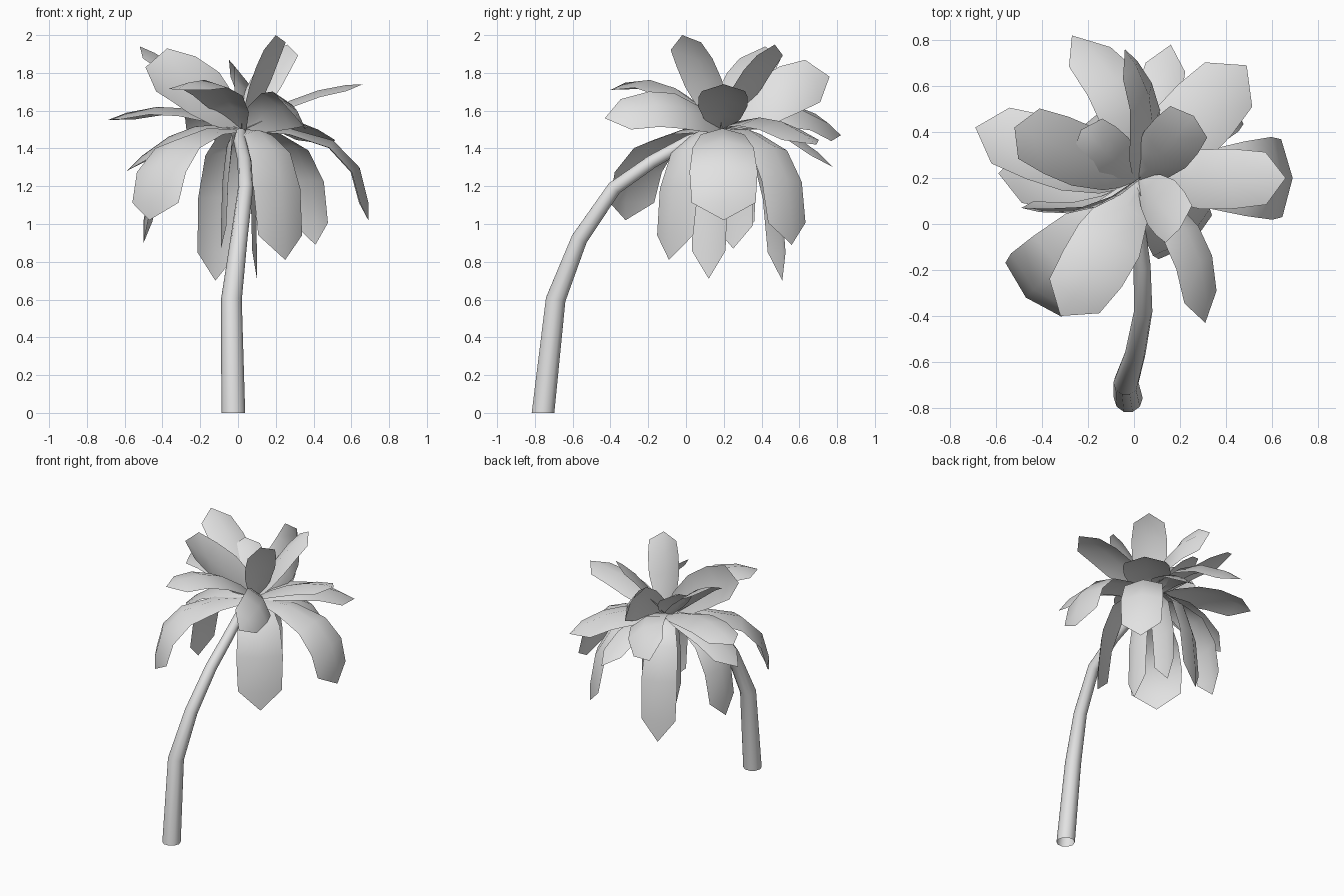
import bpy, bmesh, math
from mathutils import Vector

cube = bpy.data.objects.get("Cube")
if cube:
    bpy.data.objects.remove(cube)

grey = bpy.data.materials.new("plain grey")
grey.use_nodes = True
colour = (0.76, 0.76, 0.76, 1)
grey.diffuse_color = colour
grey.node_tree.nodes["Principled BSDF"].inputs["Base Color"].default_value = colour


def finish(name, bm):
    for f in bm.faces:
        f.smooth = True
    mesh = bpy.data.meshes.new(name)
    bm.to_mesh(mesh)
    bm.free()
    mesh.materials.append(grey)
    obj = bpy.data.objects.new(name, mesh)
    bpy.context.collection.objects.link(obj)


# Curved, tapering trunk made of joined rings, open at the ends
def trunk(path, sides=10):
    bm = bmesh.new()
    rings = []
    for i, (x, y, z, r) in enumerate(path):
        centre = Vector((x, y, z))
        if i == 0:
            along = Vector((0, 0, 1))
        else:
            after = path[min(i + 1, len(path) - 1)]
            along = Vector(after[:3]) - Vector(path[i - 1][:3])
        along.normalize()
        u = Vector((1, 0, 0))
        u = (u - along * u.dot(along)).normalized()
        v = along.cross(u)
        angles = [math.tau * k / sides for k in range(sides)]
        rings.append([bm.verts.new(centre + (u * math.cos(a) + v * math.sin(a)) * r) for a in angles])
    for low, high in zip(rings, rings[1:]):
        for k in range(sides):
            n = (k + 1) % sides
            bm.faces.new((low[k], low[n], high[n], high[k]))
    finish("trunk", bm)


trunk([(-0.025, -0.757, 0, 0.063), (-0.035, -0.69, 0.6, 0.055),
       (0.005, -0.565, 0.92, 0.045), (0.04, -0.38, 1.19, 0.04),
       (0.035, -0.18, 1.33, 0.037), (0.01, 0.02, 1.44, 0.034),
       (0.015, 0.13, 1.48, 0.03)])

CROWN = Vector((0.02, 0.19, 1.5))
SPREADING = ((0, 0.1), (0.18, 0.37), (0.4, 0.5), (0.63, 0.5), (0.86, 0.44))
HANGING = ((0, 0.1), (0.2, 0.32), (0.45, 0.45), (0.7, 0.5), (0.91, 0.47))


# Broad, slightly folded frond with a blunt point, along an arched path.
# Sway bends the path sideways, lift raises its arch, side sets the twist.
def frond(name, tip, width, sway=0, lift=0.12, side=None):
    tip = Vector(tip)
    reach = tip - CROWN
    flat = Vector((reach.x, reach.y, 0))
    level = flat.cross(Vector((0, 0, 1))).normalized()
    across = Vector(side).normalized() if side else level
    droops = tip.z < 1.2
    control = CROWN + flat * (1.05 if droops else 0.5) + level * sway
    control.z = 1.58 if droops else CROWN.z + reach.z * 0.5 + lift
    bm = bmesh.new()
    rows = []
    for t, w in HANGING if droops else SPREADING:
        p = CROWN.lerp(control, t).lerp(control.lerp(tip, t), t)
        along = (control.lerp(tip, t) - CROWN.lerp(control, t)).normalized()
        s = (across - along * across.dot(along)).normalized()
        drop = s.cross(along) * width * w * 0.28
        s = s * width * w
        rows.append([bm.verts.new(q) for q in (p - s - drop, p, p + s - drop)])
    for a, b in zip(rows, rows[1:]):
        for k in range(2):
            bm.faces.new((a[k], a[k + 1], b[k + 1], b[k]))
    end = bm.verts.new(tip)
    for k in range(2):
        bm.faces.new((rows[-1][k], rows[-1][k + 1], end))
    finish(name, bm)


# Upright and twisted fronds at the top
upper = [
    dict(tip=(0.2, -0.02, 2.0), width=0.23, side=(-0.1, -0.2, 0)),
    dict(tip=(0.26, 0.47, 1.95), width=0.24),
    dict(tip=(-0.52, 0.42, 1.94), width=0.27),
    dict(tip=(-0.49, 0.07, 1.83), width=0.27, sway=-0.15, side=(0, -0.1, 1)),
    dict(tip=(-0.04, 0.76, 1.78), width=0.28, sway=0.18, side=(0.45, 0, -1)),
    dict(tip=(-0.23, 0.41, 1.8), width=0.22),
]
# Fronds spreading outwards
middle = [
    dict(tip=(0.66, 0.2, 1.74), width=0.26),
    dict(tip=(-0.32, -0.4, 1.71), width=0.3, sway=-0.04, lift=0.28),
    dict(tip=(0.31, -0.43, 1.56), width=0.25, sway=-0.2, lift=0.2, side=(-0.17, -0.05, 0.2)),
    dict(tip=(-0.69, 0.42, 1.55), width=0.29, lift=0.19),
    dict(tip=(-0.27, 0.82, 1.47), width=0.28, sway=0.2, lift=0.25, side=(0.26, 0.04, -0.12)),
    dict(tip=(0.49, 0.69, 1.42), width=0.32, lift=0.2),
    dict(tip=(0.16, 0.78, 1.3), width=0.2, lift=0.22),
    dict(tip=(-0.59, 0.22, 1.28), width=0.28, lift=0.22),
]
# Hanging fronds
lower = [
    dict(tip=(0.69, 0.2, 1.02), width=0.36),
    dict(tip=(-0.47, -0.32, 1.02), width=0.36),
    dict(tip=(0.25, -0.09, 0.81), width=0.32),
    dict(tip=(0.41, 0.56, 0.89), width=0.29),
    dict(tip=(-0.12, 0.51, 0.7), width=0.25),
    dict(tip=(-0.5, 0.24, 0.9), width=0.27),
    dict(tip=(0.1, 0.12, 0.71), width=0.19, side=(0, -1, 0)),
    dict(tip=(-0.09, 0.25, 0.87), width=0.22, side=(0, 1, 0)),
]
for level, group in (("upper", upper), ("middle", middle), ("lower", lower)):
    for i, shape in enumerate(group, 1):
        frond(f"{level}_frond_{i}", **shape)
